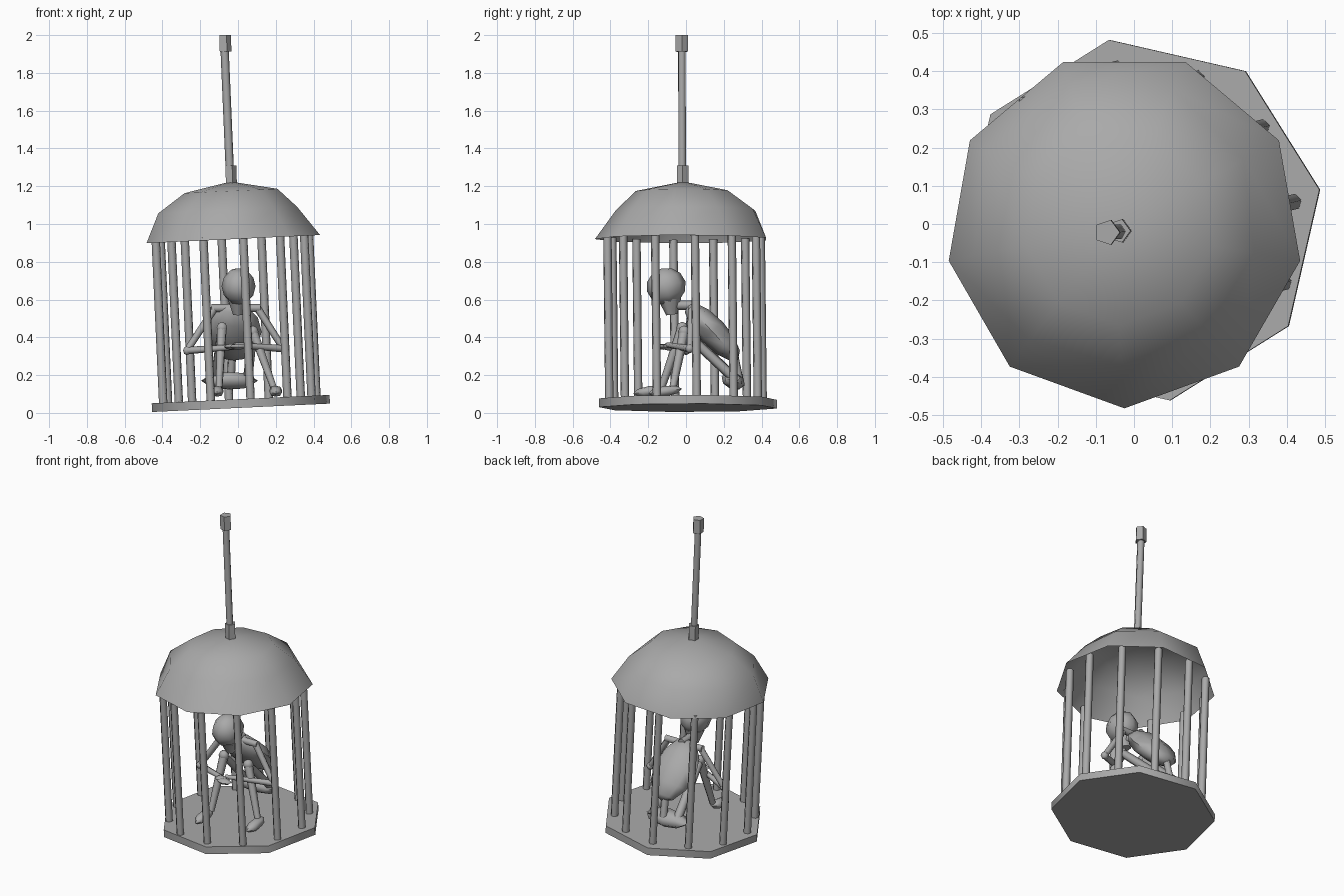
import bpy, bmesh, math
from mathutils import Vector, Matrix

if "Cube" in bpy.data.objects:
    bpy.data.objects.remove(bpy.data.objects["Cube"])

iron = bpy.data.materials.new("grey iron")
iron.diffuse_color = (0.4, 0.4, 0.4, 1)
iron.use_nodes = True
iron.node_tree.nodes["Principled BSDF"].inputs["Base Color"].default_value = iron.diffuse_color
TILT = Matrix.Rotation(math.radians(-2.7), 4, 'Y')   # the whole cage leans


def finish(name, bm, angle=50):
    bmesh.ops.recalc_face_normals(bm, faces=bm.faces)
    me = bpy.data.meshes.new(name)
    bm.to_mesh(me)
    bm.free()
    me.materials.append(iron)
    ob = bpy.data.objects.new(name, me)
    bpy.context.collection.objects.link(ob)
    bpy.ops.object.select_all(action='DESELECT')
    ob.select_set(True)
    bpy.context.view_layer.objects.active = ob
    bpy.ops.object.shade_smooth_by_angle(angle=math.radians(angle))
    return ob


def tube(name, a, b, r1, r2=None, sides=6):
    a, b = Vector(a), Vector(b)
    d = b - a
    bm = bmesh.new()
    m = Matrix.Translation((a + b) / 2) @ d.to_track_quat('Z', 'Y').to_matrix().to_4x4()
    bmesh.ops.create_cone(bm, cap_ends=True, segments=sides, radius1=r1,
                          radius2=r1 if r2 is None else r2, depth=d.length, matrix=m)
    return finish(name, bm, 62)


def blob(name, c, size, rot_x=0, u=8, v=6):
    bm = bmesh.new()
    m = Matrix.Translation(c) @ Matrix.Rotation(math.radians(rot_x), 4, 'X') @ Matrix.Diagonal((*size, 1))
    bmesh.ops.create_uvsphere(bm, u_segments=u, v_segments=v, radius=1, matrix=m)
    return finish(name, bm, 70)


# floor plate: tilted octagon
bm = bmesh.new()
bmesh.ops.create_cone(bm, cap_ends=True, segments=8, radius1=0.478, radius2=0.478, depth=0.046,
                      matrix=Matrix.Translation((0.015, 0.01, 0.05)) @ TILT
                      @ Matrix.Rotation(math.radians(9.6), 4, 'Z'))
finish("floor_plate", bm)

# domed roof: nine-sided open shell, fuller towards the back left
bm = bmesh.new()
place = Matrix.Translation((-0.025, -0.015, 0.92)) @ TILT
rings = []
for level in range(3):
    ring = []
    for k in range(9):
        a = math.radians(-10 + 40 * k)
        full = 0.5 + 0.5 * math.cos(a - math.radians(135))
        r = (0.467, 0.345 + 0.065 * full, 0.25)[level]
        z = (0.0, 0.155, 0.255)[level]
        ring.append(bm.verts.new(place @ Vector((r * math.cos(a), r * math.sin(a), z))))
    rings.append(ring)
apex = bm.verts.new(place @ Vector((0, 0, 0.305)))
for k in range(9):
    n = (k + 1) % 9
    for lo, hi in zip(rings, rings[1:]):
        bm.faces.new((lo[k], lo[n], hi[n], hi[k]))
    bm.faces.new((rings[2][k], rings[2][n], apex))
finish("domed_roof", bm, 80)

# cage bars
for k in range(12):
    a = math.radians(8 + 30 * k)
    p = Vector((0.41 * math.cos(a), 0.41 * math.sin(a), 0))
    foot = Matrix.Translation((0.01, 0, 0.06)) @ TILT @ p
    head = Matrix.Translation((-0.03, -0.01, 0.935)) @ TILT @ p
    tube("cage_bar", foot, head, 0.023, sides=6)

# hanging rod with its two collars
tube("hanging_rod", (-0.042, -0.02, 1.25), (-0.072, -0.022, 1.95), 0.022, sides=6)
tube("lower_collar", (-0.038, -0.018, 1.215), (-0.041, -0.018, 1.31), 0.032, sides=5)
tube("upper_collar", (-0.069, -0.022, 1.912), (-0.071, -0.022, 2.0), 0.034, sides=5)

# seated skeleton: head and trunk
blob("skull", (0.003, -0.105, 0.67), (0.09, 0.105, 0.098), 15)
tube("jaw", (0.0, -0.085, 0.6), (0.0, -0.075, 0.52), 0.06, 0.03)
tube("neck", (0.0, -0.06, 0.57), (-0.01, 0.06, 0.57), 0.025)
blob("ribcage", (-0.02, 0.14, 0.43), (0.145, 0.075, 0.2), 43)
tube("spine", (-0.03, 0.25, 0.33), (-0.04, 0.29, 0.14), 0.022)
blob("pelvis", (-0.045, 0.25, 0.17), (0.15, 0.065, 0.045), -20, 8, 4)

# limbs: joints listed from trunk to tip
limbs = {
    "left_arm": [(-0.12, 0.03, 0.56), (-0.27, 0.0, 0.33), (0.0, -0.12, 0.35)],
    "right_arm": [(0.1, 0.03, 0.56), (0.24, 0.02, 0.34), (-0.02, -0.1, 0.36)],
    "left_leg": [(-0.12, 0.27, 0.17), (-0.085, -0.02, 0.45), (-0.1, -0.13, 0.13)],
    "right_leg": [(0.05, 0.27, 0.17), (0.08, -0.01, 0.43), (0.19, -0.07, 0.13)],
}
for name, (p, q, t) in limbs.items():
    r = 0.02 if "arm" in name else 0.027
    tube(name + "_upper", p, q, r, r * 0.9)
    tube(name + "_lower", q, t, r, r * 0.7)
    blob(name + "_joint", q, (r * 1.2,) * 3, 0, 6, 4)

# hands, feet and collar bones
for x, y in ((0.0, -0.14), (-0.03, -0.12)):
    blob("hand", (x, y, 0.35), (0.05, 0.03, 0.016), 0, 6, 4)
for x, y in ((-0.11, -0.19), (0.2, -0.11)):
    blob("foot", (x, y, 0.115), (0.038, 0.09, 0.028), 8, 6, 4)
tube("collar_bone", (-0.14, 0.03, 0.555), (0.12, 0.03, 0.555), 0.022)
